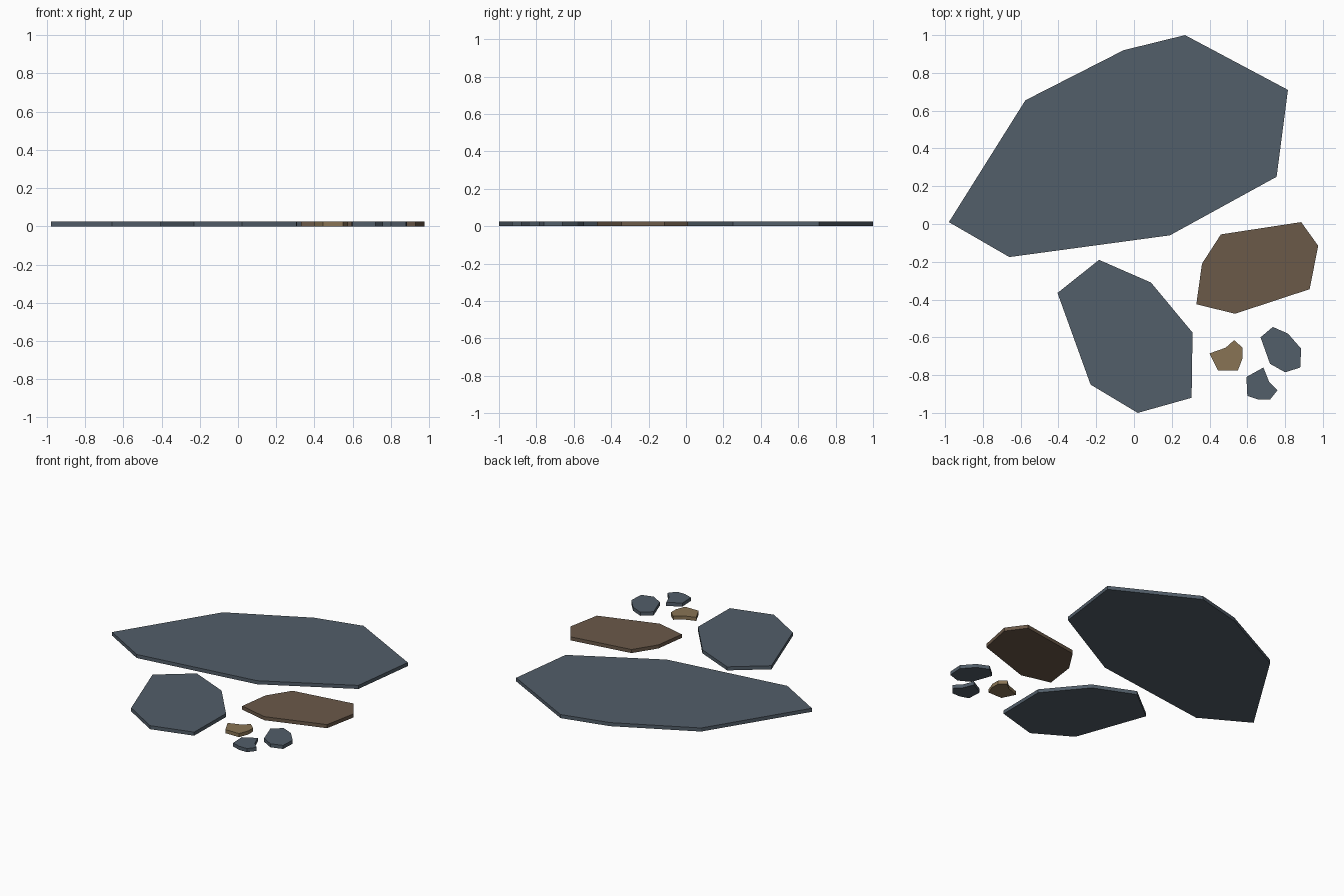
import bpy
import bmesh

default_cube = bpy.data.objects.get("Cube")
if default_cube:
    bpy.data.objects.remove(default_cube, do_unlink=True)

THICKNESS = 0.025


def make_material(name, colour):
    material = bpy.data.materials.new(name)
    material.use_nodes = True
    material.diffuse_color = (*colour, 1)
    shader = next(n for n in material.node_tree.nodes if n.type == "BSDF_PRINCIPLED")
    shader.inputs["Base Color"].default_value = (*colour, 1)
    shader.inputs["Roughness"].default_value = 0.9
    return material


def make_stone(name, material, outline):
    """Extrude a flat outline into a paving stone resting on the ground."""
    mesh = bpy.data.meshes.new(name)
    bm = bmesh.new()
    base = bm.faces.new([bm.verts.new((x, y, 0)) for x, y in outline])
    extruded = bmesh.ops.extrude_face_region(bm, geom=[base], use_keep_orig=True)
    top_verts = [v for v in extruded["geom"] if isinstance(v, bmesh.types.BMVert)]
    bmesh.ops.translate(bm, verts=top_verts, vec=(0, 0, THICKNESS))
    bmesh.ops.recalc_face_normals(bm, faces=bm.faces)
    bm.to_mesh(mesh)
    bm.free()
    mesh.materials.append(material)
    stone = bpy.data.objects.new(name, mesh)
    bpy.context.scene.collection.objects.link(stone)
    return stone


slate = make_material("slate_grey", (0.085, 0.112, 0.142))
brown = make_material("earth_brown", (0.145, 0.1, 0.066))
tan = make_material("sandy_tan", (0.25, 0.175, 0.09))

# Large slabs
make_stone("large_slate_slab", slate, [
    (-.98, .01), (-.575, .655), (-.055, .92), (.27, 1),
    (.815, .71), (.755, .25), (.19, -.06), (-.66, -.175)])
make_stone("medium_slate_slab", slate, [
    (-.405, -.365), (-.185, -.19), (.09, -.31), (.31, -.575),
    (.305, -.92), (.02, -1), (-.23, -.85)])
make_stone("brown_slab", brown, [
    (.33, -.425), (.36, -.21), (.46, -.055), (.885, .01),
    (.975, -.115), (.93, -.345), (.535, -.475)])

# Small pebbles
make_stone("tan_pebble", tan, [
    (.4, -.685), (.485, -.655), (.53, -.615), (.575, -.655),
    (.575, -.71), (.55, -.775), (.445, -.775)])
make_stone("round_slate_pebble", slate, [
    (.67, -.6), (.735, -.545), (.815, -.58), (.885, -.66),
    (.88, -.76), (.8, -.785), (.72, -.74)])
make_stone("notched_slate_pebble", slate, [
    (.595, -.81), (.685, -.76), (.715, -.835), (.76, -.88),
    (.72, -.93), (.66, -.93), (.6, -.91)])
